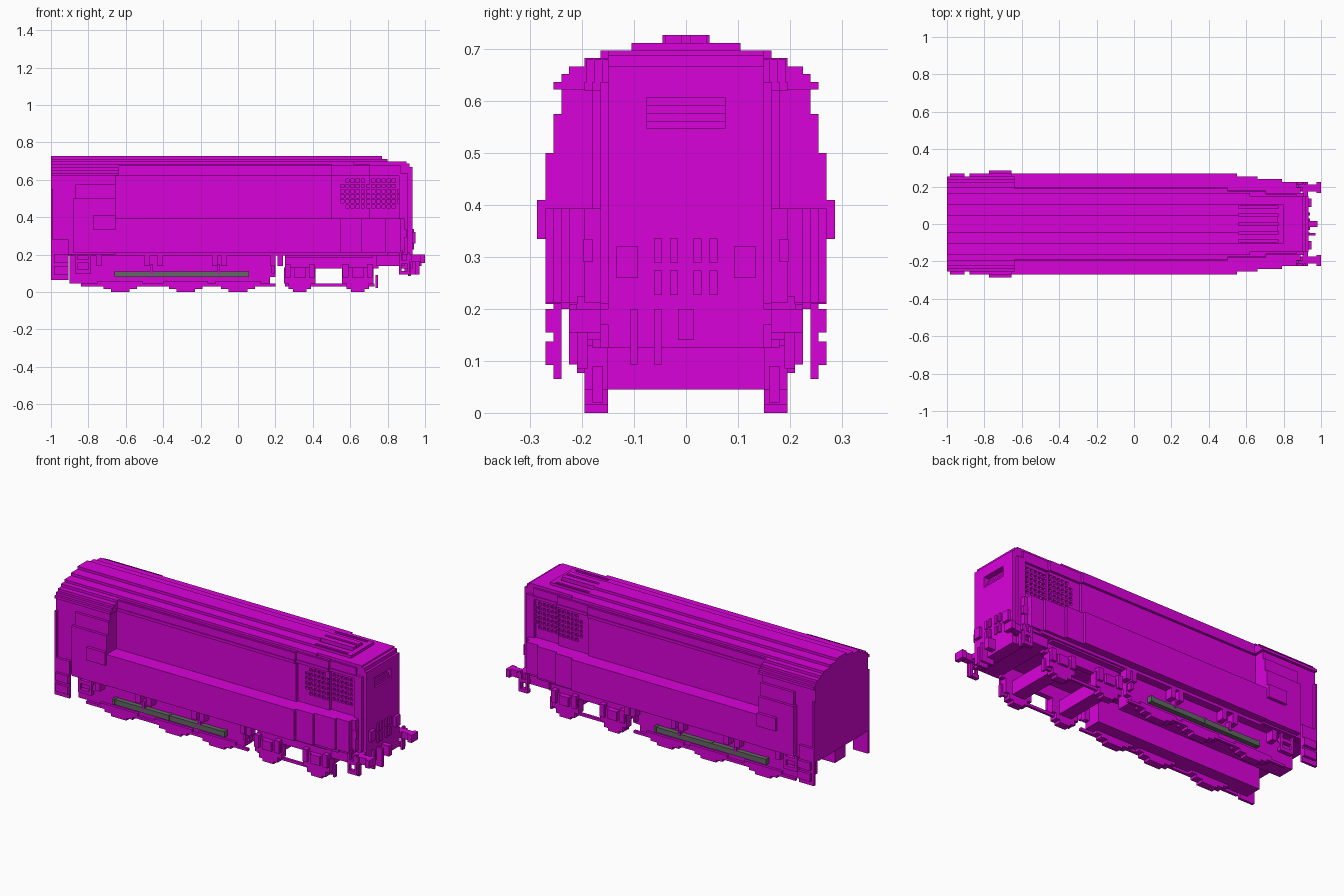
import bpy, bmesh

old = bpy.data.objects.get("Cube")
if old:
    bpy.data.objects.remove(old, do_unlink=True)


def material(name, col):
    m = bpy.data.materials.new(name)
    m.use_nodes = True
    m.diffuse_color = (*col, 1)
    m.node_tree.nodes["Principled BSDF"].inputs["Base Color"].default_value = (*col, 1)
    return m


MAGENTA = material("magenta", (0.70, 0.0006, 0.70))
GREY = material("pipe grey", (0.125, 0.14, 0.125))


def finish(name, bm, mat):
    bmesh.ops.recalc_face_normals(bm, faces=bm.faces)
    me = bpy.data.meshes.new(name)
    bm.to_mesh(me)
    bm.free()
    me.materials.append(mat)
    ob = bpy.data.objects.new(name, me)
    bpy.context.scene.collection.objects.link(ob)
    return ob


def boxes(name, items, mirror=False, mat=MAGENTA):
    """One object from (x0, x1, y0, y1, z0, z1) boxes, optionally copied to -y."""
    bm = bmesh.new()
    for x0, x1, y0, y1, z0, z1 in items:
        for s in ((1, -1) if mirror else (1,)):
            vs = bmesh.ops.create_cube(bm, size=1)["verts"]
            for v in vs:
                v.co.x = x0 if v.co.x < 0 else x1
                v.co.y = s * (y0 if v.co.y < 0 else y1)
                v.co.z = z0 if v.co.z < 0 else z1
    return finish(name, bm, mat)


def prism(name, x0, x1, steps, z0):
    """Stepped symmetric section: steps are (half width, top z) from the bottom up."""
    half, z = [], z0
    for w, top in steps:
        half += [(w, z), (w, top)]
        z = top
    outline = half + [(-w, h) for w, h in reversed(half)]
    bm = bmesh.new()
    face = bm.faces.new([bm.verts.new((x0, y, h)) for y, h in outline])
    ext = bmesh.ops.extrude_face_region(bm, geom=[face])["geom"]
    bmesh.ops.translate(bm, vec=(x1 - x0, 0, 0),
                        verts=[v for v in ext if isinstance(v, bmesh.types.BMVert)])
    return finish(name, bm, MAGENTA)


def cut(ob, cutter):
    """Bake a boolean cut, then drop the cutter."""
    mod = ob.modifiers.new("cut", "BOOLEAN")
    mod.operation, mod.solver, mod.object = "DIFFERENCE", "EXACT", cutter
    dg = bpy.context.evaluated_depsgraph_get()
    me = bpy.data.meshes.new_from_object(ob.evaluated_get(dg))
    ob.modifiers.clear()
    ob.data = me
    bpy.data.objects.remove(cutter, do_unlink=True)


# Cab with arched roof
ARCH = [(0.165, 0.697), (0.105, 0.712), (0.045, 0.727)]
prism("cab", -1, -0.655, [(0.24, 0.625)], 0.20)
prism("cab_roof", -1, -0.64,
      [(0.255, 0.637), (0.24, 0.652), (0.225, 0.667), (0.195, 0.683)] + ARCH, 0.622)
boxes("cab_side_panel", [(-0.88, -0.655, 0.23, 0.27, 0.21, 0.50),
                         (-0.87, -0.655, 0.23, 0.255, 0.50, 0.575)], True)
boxes("cab_end_rail", [(-1, -0.988, 0.23, 0.255, 0.27, 0.55)], True)
boxes("cab_side_box", [(-0.775, -0.655, 0.26, 0.287, 0.335, 0.41)], True)

# Hood in narrowing sections, with grille holes in the sides
sections = [(-0.655, 0.50, 0.18), (0.50, 0.705, 0.165), (0.705, 0.895, 0.15)]
for i, (x0, x1, w) in enumerate(sections):
    hood = prism(f"hood_section_{i + 1}", x0, x1, [(w, 0.683)], 0.30)
    end = min(x1, 0.87)
    boxes(f"hood_gutter_{i + 1}", [(x0, end, w - 0.015, w + 0.015, 0.62, 0.637),
                                   (x0, end, w - 0.015, w + 0.011, 0.637, 0.68)], True)
    holes = []
    for c in range(12):
        for r in range(6):
            hx, hz = 0.549 + 0.0275 * c, 0.448 + 0.0275 * r
            corner = c in (0, 11) and r in (0, 5)
            if x0 < hx < x1 and not corner:
                holes.append((hx, hx + 0.018, w - 0.014, w + 0.03, hz, hz + 0.018))
    if holes:
        cut(hood, boxes("grille_cutter", holes, True))

# Roof steps, each running a little further forward, split by grooves at the front
boxes("hood_roof", [(-0.655, 0.62, -0.165, 0.165, 0.68, 0.697),
                    (0.60, 0.90, -0.15, 0.15, 0.68, 0.697),
                    (-0.655, 0.56, -0.105, 0.105, 0.69, 0.712),
                    (0.77, 0.80, -0.105, 0.105, 0.69, 0.712),
                    (-0.655, 0.56, -0.045, 0.045, 0.70, 0.727)])
boxes("roof_vent_bars", [(0.56, 0.77, 0.097, 0.105, 0.69, 0.712),
                         (0.56, 0.77, 0.053, 0.083, 0.69, 0.712),
                         (0.56, 0.77, 0.008, 0.040, 0.69, 0.727)], True)

# Nose panel with a stepped louvre opening, deepest at the top
nose = boxes("nose_panel", [(0.88, 0.932, -0.15, 0.15, 0.125, 0.667)])
for k in range(4):
    cut(nose, boxes("louvre_cutter", [(0.922 - 0.008 * k, 0.95, -0.075, 0.075,
                                       0.547 + 0.015 * k, 0.607)]))
boxes("nose_top", [(0.88, 0.918, -0.15, 0.15, 0.66, 0.688)])
boxes("nose_corners", [(0.86, 0.91, 0.13, 0.165, 0.21, 0.637)], True)
boxes("nose_plates", [(0.92, 0.942, y, y + 0.016, z, z + 0.047)
                      for y in (-0.062, -0.031, 0.014, 0.045) for z in (0.227, 0.289)])
boxes("nose_lamps", [(0.92, 0.95, 0.092, 0.135, 0.26, 0.32),
                     (0.87, 0.90, 0.18, 0.197, 0.29, 0.335)], True)

# Wide lower body with ledge, stepping inward to the nose
for i, (x0, x1, w) in enumerate([(-0.66, 0.55, 0.27), (0.55, 0.66, 0.255),
                                 (0.66, 0.79, 0.24), (0.79, 0.87, 0.225), (0.87, 0.89, 0.195)]):
    prism(f"lower_body_{i + 1}", x0, x1, [(w, 0.393)], 0.212)
boxes("sill", [(-0.89, 0.80, 0.20, 0.225, 0.195, 0.225)], True)
boxes("floor", [(-1, 0.88, -0.21, 0.21, 0.195, 0.225)])

# Buffer beam, buffers and coupling
boxes("buffer_beam", [(0.74, 0.89, -0.20, 0.20, 0.14, 0.20),
                      (0.86, 0.905, -0.165, 0.165, 0.125, 0.21)])
boxes("buffers", [(0.88, 0.975, 0.175, 0.212, 0.16, 0.20),
                  (0.975, 1.0, 0.165, 0.225, 0.155, 0.20),
                  (0.90, 0.93, 0.14, 0.225, 0.17, 0.20),
                  (0.91, 0.925, 0.19, 0.21, 0.085, 0.17)], True)
boxes("coupling", [(0.89, 0.98, -0.015, 0.015, 0.14, 0.20),
                   (0.89, 0.97, -0.062, -0.047, 0.093, 0.20),
                   (0.89, 0.95, -0.107, -0.093, 0.093, 0.20)])

# Cab steps are a plate with treads; the others are two uprights with treads
boxes("cab_ladder", [(-1.0, -0.905, 0.24, 0.255, 0.065, 0.28)]
      + [(-0.985, -0.905, 0.25, 0.27, z, z + 0.045) for z in (0.092, 0.155)], True)
for name, x0, x1, z0, treads in (("cab_step", -0.87, -0.785, 0.10, (0.10, 0.155)),
                                 ("nose_ladder", 0.86, 0.92, 0.093, (0.093, 0.15))):
    boxes(name, [(x, x + 0.015, 0.21, 0.225, z0, 0.21) for x in (x0, x1 - 0.015)]
          + [(x0, x1, 0.20, 0.225, z, z + 0.02) for z in treads], True)

# Main running frame: two deep beams with stepped wheels outside
boxes("rear_frame", [(-0.90, 0.17, 0.08, 0.18, 0.045, 0.20),
                     (-0.84, 0.20, 0.18, 0.195, 0.03, 0.045),
                     (0.17, 0.20, 0.15, 0.18, 0.08, 0.20)], True)
boxes("frame_brackets", [(x, x + 0.03, 0.18, 0.225, 0.14, 0.21)
                         for x in (-0.76, -0.50, -0.43, -0.14, -0.09, 0.17, 0.21)]
      + [(x + 0.01, x + 0.025, 0.18, 0.21, 0.10, 0.15) for x in (-0.48, -0.12, 0.17)], True)
boxes("rear_wheels", [(x - w, x + w, 0.15, 0.195, z, z + 0.03)
                      for x in (-0.63, -0.28, 0.0)
                      for w, z in ((0.05, 0.0), (0.09, 0.015), (0.12, 0.03))], True)
boxes("brake_pipe", [(-0.66, 0.06, 0.18, 0.207, 0.08, 0.11)], True, GREY)
boxes("pipe_joints", [(x, x + 0.015, 0.18, 0.21, 0.079, 0.113) for x in (-0.66, -0.31, 0.045)],
      True, GREY)

# Front truck: wheels, axle boxes, frame and axles
truck = [(0.25, 0.75, 0.15, 0.18, 0.125, 0.20), (0.25, 0.73, 0.165, 0.18, 0.03, 0.045),
         (0.735, 0.748, 0.16, 0.18, 0.02, 0.09), (0.25, 0.72, 0.18, 0.215, 0.185, 0.20)]
for x in (0.33, 0.64):
    truck += [(x - w, x + w, 0.15, 0.195, z, h) for w, z, h in
              ((0.035, 0.0, 0.04), (0.06, 0.015, 0.13), (0.085, 0.045, 0.13))]
    truck += [(x - 0.03, x + 0.03, 0.18, 0.21, 0.077, 0.13),
              (x - 0.08, x - 0.05, 0.18, 0.21, 0.077, 0.15),
              (x + 0.05, x + 0.08, 0.18, 0.21, 0.077, 0.15)]
boxes("front_truck", truck, True)
boxes("front_axles", [(x - 0.04, x + 0.04, -0.16, 0.16, 0.045, 0.125) for x in (0.33, 0.64)])
